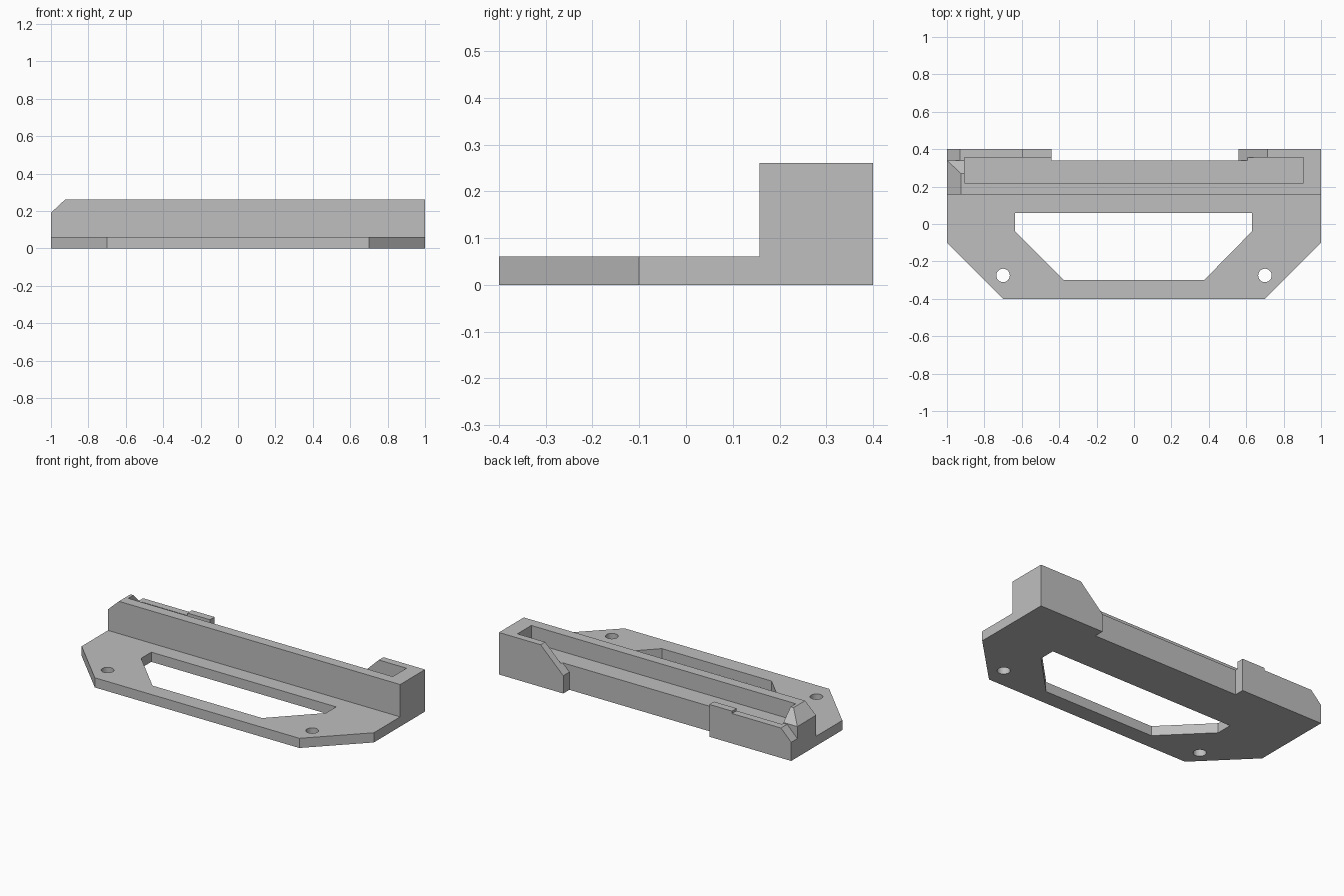
import bpy
import bmesh
from mathutils import Vector

cube = bpy.data.objects.get("Cube")
if cube:
    bpy.data.objects.remove(cube, do_unlink=True)

grey = bpy.data.materials.new("light_grey")
grey.use_nodes = True
colour = (0.52, 0.52, 0.52, 1)
grey.diffuse_color = colour
grey.node_tree.nodes["Principled BSDF"].inputs["Base Color"].default_value = colour


def prism(name, profile, axis, start, end):
    """Extrude a 2D profile along an axis; profile uses the other two axes in order."""
    bm = bmesh.new()
    verts = []
    for p in profile:
        co = list(p)
        co.insert(axis, start)
        verts.append(bm.verts.new(co))
    face = bm.faces.new(verts)
    grown = bmesh.ops.extrude_face_region(bm, geom=[face])["geom"]
    shift = Vector((0, 0, 0))
    shift[axis] = end - start
    bmesh.ops.translate(bm, vec=shift, verts=[g for g in grown if isinstance(g, bmesh.types.BMVert)])
    bmesh.ops.recalc_face_normals(bm, faces=bm.faces)
    mesh = bpy.data.meshes.new(name)
    bm.to_mesh(mesh)
    bm.free()
    mesh.materials.append(grey)
    obj = bpy.data.objects.new(name, mesh)
    bpy.context.collection.objects.link(obj)
    return obj


def combine(target, tool, operation):
    """Apply a boolean and discard the tool object."""
    mod = target.modifiers.new(operation.lower(), "BOOLEAN")
    mod.operation = operation
    mod.solver = "EXACT"
    mod.object = tool
    bpy.context.view_layer.objects.active = target
    bpy.ops.object.modifier_apply(modifier=mod.name)
    bpy.data.objects.remove(tool, do_unlink=True)


X, Y, Z = 0, 1, 2
FRONT, BACK, TOP = 0.157, 0.4, 0.26

# Mounting plate with clipped front corners
plate = prism("mounting_plate",
              [(-1, FRONT), (-1, -0.1), (-0.7, -0.4), (0.7, -0.4), (1, -0.1), (1, FRONT)],
              Z, 0, 0.06)

# Large window through the plate
window = prism("window_cutter",
               [(-0.635, 0.06), (-0.635, -0.04), (-0.375, -0.3),
                (0.375, -0.3), (0.63, -0.04), (0.63, 0.06)],
               Z, -0.1, 0.2)
combine(plate, window, "DIFFERENCE")

# Screw holes
for side in (-1, 1):
    bpy.ops.mesh.primitive_cylinder_add(vertices=32, radius=0.036, depth=0.4,
                                        location=(side * 0.7, -0.275, 0))
    combine(plate, bpy.context.object, "DIFFERENCE")

# Rail body with one chamfered end
rail = prism("rail", [(-1, 0), (1, 0), (1, TOP), (-0.925, TOP), (-1, 0.19)], Y, FRONT, 0.34)

# Back lugs: a tall ramped one and a low stepped one
tall_lug = prism("tall_lug", [(0.56, 0), (1, 0), (1, TOP), (0.715, TOP), (0.56, 0.11)],
                 Y, 0.34, BACK)
low_lug = prism("low_lug",
                [(-1, 0), (-0.44, 0), (-0.44, 0.2), (-0.595, 0.2),
                 (-0.595, 0.185), (-0.93, 0.185), (-1, 0.115)],
                Y, 0.34, BACK)
for lug in (tall_lug, low_lug):
    combine(rail, lug, "UNION")

# Channel along the rail, open at the back between the lugs
channel = prism("channel_cutter", [(-0.905, 0.22), (0.905, 0.22), (0.905, 0.355), (-0.905, 0.355)],
                Z, 0.155, 0.4)
combine(rail, channel, "DIFFERENCE")

# Sloped back edge on the chamfered end block
bevel = prism("end_bevel_cutter", [(0.25, 0.28), (0.345, 0.185), (0.345, 0.28)], X, -1.1, -0.8)
combine(rail, bevel, "DIFFERENCE")

# One flat colour on every face
for obj in (plate, rail):
    obj.data.materials.clear()
    obj.data.materials.append(grey)
    for poly in obj.data.polygons:
        poly.material_index = 0
        poly.use_smooth = False
